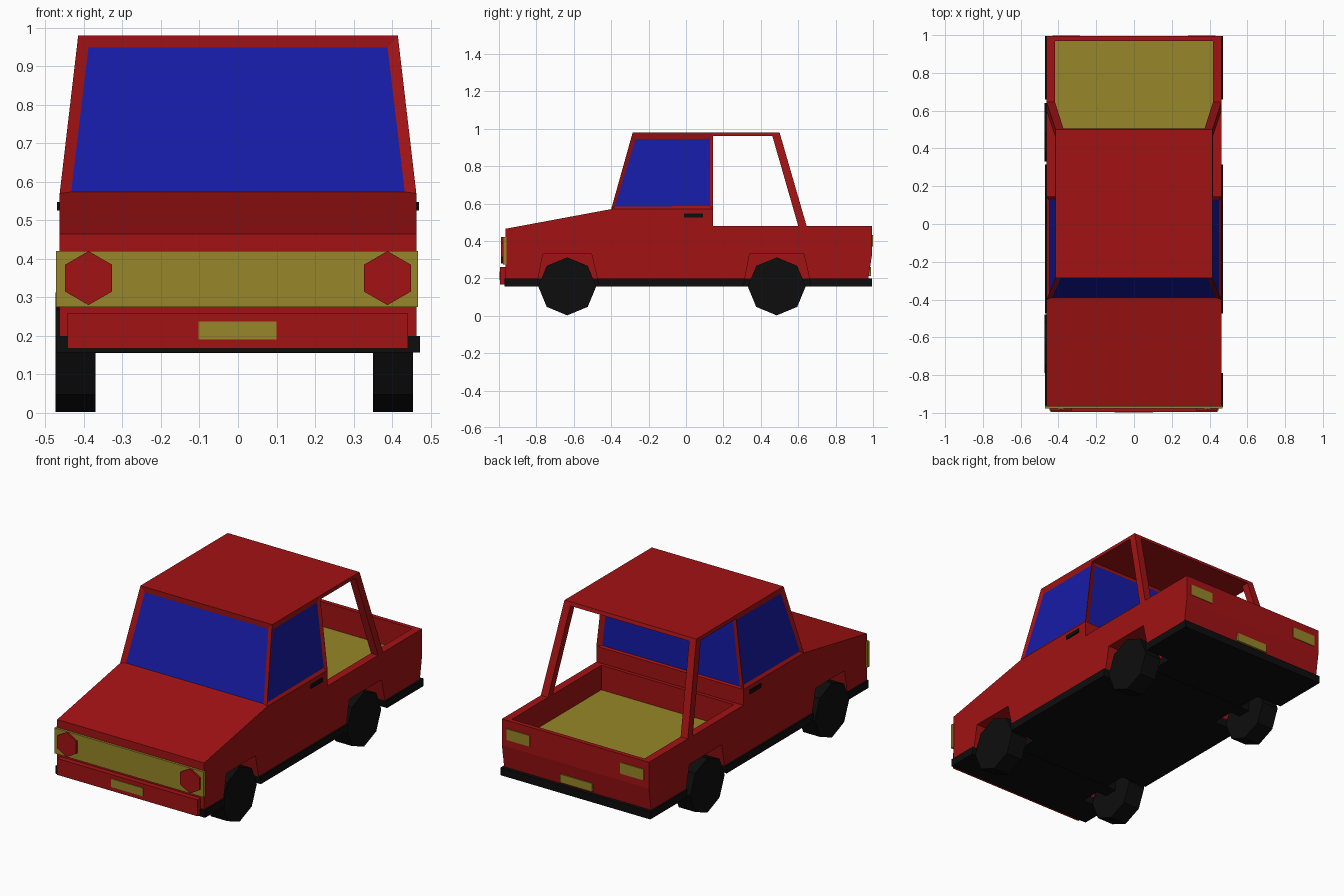
import bpy, bmesh, math
from mathutils import Vector

if "Cube" in bpy.data.objects:
    bpy.data.objects.remove(bpy.data.objects["Cube"])


def material(name, rgb):
    m = bpy.data.materials.new(name)
    m.diffuse_color = (*rgb, 1)
    m.use_nodes = True
    m.node_tree.nodes["Principled BSDF"].inputs["Base Color"].default_value = m.diffuse_color
    return m


RED = material("red_paint", (0.36, 0.006, 0.007))
YELLOW = material("yellow", (0.31, 0.24, 0.021))
BLUE = material("blue_glass", (0.008, 0.011, 0.38))
BLACK = material("black", (0.004, 0.004, 0.004))


def solid(name, ring_a, ring_b, mat):
    """Closed solid joining two matching rings of points."""
    bm = bmesh.new()
    a = [bm.verts.new(p) for p in ring_a]
    b = [bm.verts.new(p) for p in ring_b]
    bm.faces.new(a)
    bm.faces.new(b)
    for i in range(len(a)):
        j = (i + 1) % len(a)
        bm.faces.new((a[i], a[j], b[j], b[i]))
    bmesh.ops.recalc_face_normals(bm, faces=bm.faces)
    me = bpy.data.meshes.new(name)
    bm.to_mesh(me)
    bm.free()
    me.materials.append(mat)
    ob = bpy.data.objects.new(name, me)
    bpy.context.collection.objects.link(ob)
    return ob


def rect(x0, x1, y0, y1, z):
    return [(x0, y0, z), (x1, y0, z), (x1, y1, z), (x0, y1, z)]


def box(name, x, y, z, mat):
    return solid(name, rect(*x, *y, z[0]), rect(*x, *y, z[1]), mat)


def prism_x(name, profile, x0, x1, mat):
    return solid(name, [(x0, y, z) for y, z in profile],
                 [(x1, y, z) for y, z in profile], mat)


def ngon(n, r, cu, cv):
    return [(cu + r * math.sin(2 * math.pi * i / n),
             cv + r * math.cos(2 * math.pi * i / n)) for i in range(n)]


def cut(ob, cutters):
    for c in cutters:
        m = ob.modifiers.new("cut", 'BOOLEAN')
        m.operation = 'DIFFERENCE'
        m.solver = 'EXACT'
        m.object = c
        c.hide_render = True
        c.hide_viewport = True


# Lower body and black sill slab
body = prism_x("body", [(-0.965, 0.2), (-0.965, 0.465), (-0.40, 0.57), (0.145, 0.57),
                        (0.145, 0.48), (0.995, 0.48), (0.995, 0.33), (0.975, 0.2)],
               -0.463, 0.463, RED)
sill = box("sill", (-0.472, 0.472), (-0.97, 0.995), (0.157, 0.2), BLACK)

# Wheel arch pockets and load bed opening
arches = []
for y0, y1 in ((-0.79, -0.475), (0.315, 0.66)):
    profile = [(y0 - 0.015, 0.1), (y0, 0.2), (y0 + 0.025, 0.33),
               (y1 - 0.03, 0.33), (y1, 0.2), (y1 + 0.015, 0.1)]
    for s in (-1, 1):
        arches.append(prism_x("arch_cutter", profile, s * 0.31, s * 0.6, RED))
bed = box("bed_cutter", (-0.418, 0.418), (0.165, 0.97), (0.335, 0.7), RED)
cut(body, arches + [bed])
cut(sill, arches)
box("bed_floor", (-0.418, 0.418), (0.165, 0.97), (0.333, 0.34), YELLOW)

# Cab with recessed windows
cab = solid("cab", rect(-0.463, 0.463, -0.40, 0.145, 0.57),
            rect(-0.415, 0.415, -0.285, 0.145, 0.98), RED)
cab.data.materials.append(BLUE)
bm = bmesh.new()
bm.from_mesh(cab.data)
bm.normal_update()
for f in [f for f in bm.faces if abs(f.normal.z) < 0.9]:
    side = abs(f.normal.x) > 0.7
    n = f.normal.copy()
    up = (Vector((0, 0, 1)) - n * n.z).normalized()
    bmesh.ops.inset_individual(bm, faces=[f], thickness=0.025 if side else 0.04, depth=-0.01)
    f.material_index = 1
    mid = f.calc_center_median().z
    for v in f.verts:
        if side and v.co.z > mid:
            v.co -= up * 0.015
        elif not side and v.co.z < mid:
            v.co -= up * 0.02
bm.to_mesh(cab.data)
bm.free()

# Roof overhang and slanted rear pillars
solid("rear_roof", rect(-0.417, 0.417, 0.145, 0.506, 0.96),
      rect(-0.415, 0.415, 0.145, 0.50, 0.98), RED)
for s in (-1, 1):
    solid("rear_pillar", rect(s * 0.418, s * 0.463, 0.60, 0.645, 0.48),
          rect(s * 0.374, s * 0.417, 0.462, 0.506, 0.96), RED)

# Wheels and axles
for y in (-0.635, 0.485):
    for x in (-0.4225, 0.4025):
        prism_x("wheel", ngon(8, 0.155, y, 0.157), x - 0.052, x + 0.052, BLACK)
    box("axle", (-0.38, 0.36), (y - 0.04, y + 0.04), (0.155, 0.22), BLACK)

# Front: grille, bumper, plate, headlights
box("grille", (-0.472, 0.468), (-0.978, -0.96), (0.275, 0.42), YELLOW)
box("front_bumper", (-0.443, 0.441), (-0.995, -0.96), (0.167, 0.26), RED)
box("front_plate", (-0.102, 0.1), (-0.998, -0.99), (0.19, 0.237), YELLOW)
for s in (-1, 1):
    hexagon = ngon(6, 0.07, s * 0.388, 0.35)
    solid("headlight", [(x, -0.988, z) for x, z in hexagon],
          [(x, -0.97, z) for x, z in hexagon], RED)

# Rear: tail lights and plate
for s in (-1, 1):
    box("tail_light", sorted((s * 0.285, s * 0.432)), (0.985, 0.999), (0.37, 0.433), YELLOW)
box("rear_plate", (-0.102, 0.1), (0.97, 0.99), (0.213, 0.26), YELLOW)

# Door handles
for s in (-1, 1):
    box("door_handle", sorted((s * 0.455, s * 0.47)), (-0.01, 0.092), (0.525, 0.547), BLACK)
